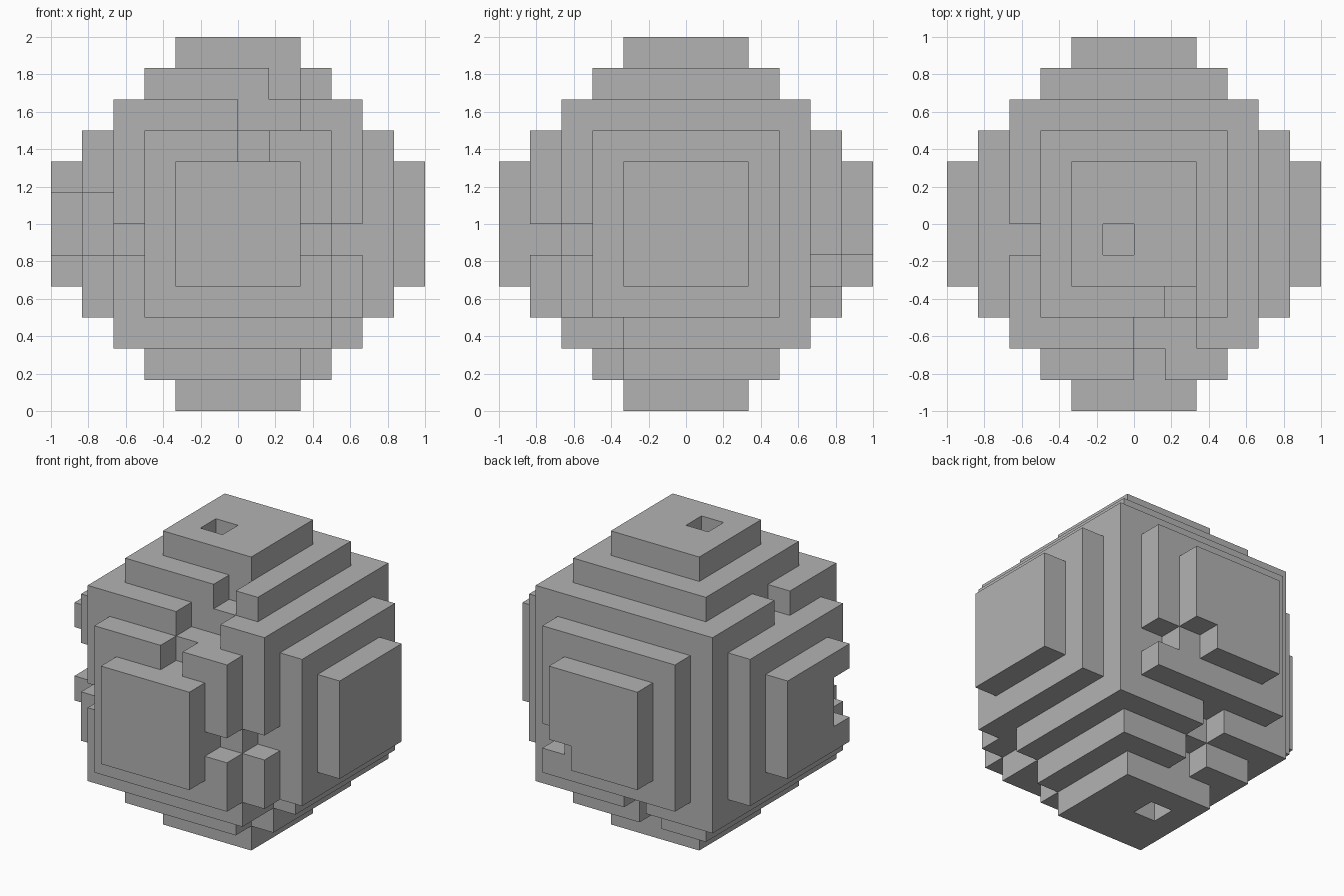
import bpy
import bmesh
from itertools import product
from mathutils import Vector

cube = bpy.data.objects.get("Cube")
if cube:
    bpy.data.objects.remove(cube, do_unlink=True)

UNIT = 1 / 6  # size of one building block


def box(x, y, z):
    """All block cells inside the given (start, end) ranges."""
    return set(product(range(*x), range(*y), range(*z)))


def face_slab(axis, sign, half, inner):
    """One-block-thick square slab lying on a side of the core."""
    ranges = [(-half, half)] * 3
    ranges[axis] = (inner, inner + 1) if sign > 0 else (-inner - 1, -inner)
    return box(*ranges)


# Core block with two shrinking slabs on each of its six sides
cells = box((-4, 4), (-4, 4), (-4, 4))
for axis in range(3):
    for sign in (-1, 1):
        cells |= face_slab(axis, sign, 3, 4)
        cells |= face_slab(axis, sign, 2, 5)

# Stepped notches across the edges, as x, y and z ranges
notches = [
    # front top edge
    ((1, 2), (-3, -2), (4, 5)),
    ((0, 2), (-4, -3), (3, 4)),
    ((0, 1), (-5, -4), (2, 3)),
    # front edge towards +x
    ((2, 3), (-5, -4), (-1, 0)),
    ((3, 4), (-4, -3), (-1, 0)),
    # front edge towards -x
    ((-4, -3), (-4, -3), (-1, 0)),
    ((-5, -4), (-3, -2), (-1, 1)),
    ((-6, -5), (-2, -1), (-1, 1)),
    # top edge towards -x
    ((-4, -3), (-1, 0), (3, 4)),
    # bottom front corner
    ((3, 4), (-4, -2), (-4, -3)),
    ((2, 3), (-3, -2), (-5, -4)),
    # back slabs
    ((1, 2), (5, 6), (-2, -1)),
    ((2, 3), (4, 5), (-2, -1)),
    # back bottom edge
    ((-1, 0), (3, 4), (-4, -3)),
    ((-1, 0), (2, 3), (-5, -4)),
    # square holes in the top and bottom slabs
    ((-1, 0), (-1, 0), (5, 6)),
    ((-1, 0), (0, 1), (-6, -5)),
]
for notch in notches:
    cells -= box(*notch)

# Skin the blocks: one quad wherever a block meets open space
bm = bmesh.new()
for cell in sorted(cells):
    centre = Vector(cell) + Vector((0.5, 0.5, 0.5))
    for axis in range(3):
        for sign in (-1, 1):
            step = Vector((0, 0, 0))
            step[axis] = sign
            if tuple(int(c + s) for c, s in zip(cell, step)) in cells:
                continue
            u = Vector((0, 0, 0))
            u[(axis + 1) % 3] = 0.5
            v = step.cross(u)
            mid = centre + step / 2
            corners = [mid - u - v, mid + u - v, mid + u + v, mid - u + v]
            bm.faces.new([bm.verts.new(p * UNIT + Vector((0, 0, 1)))
                          for p in corners])
bmesh.ops.remove_doubles(bm, verts=bm.verts, dist=0.001)

mesh = bpy.data.meshes.new("stepped_ball")
bm.to_mesh(mesh)
bm.free()
ball = bpy.data.objects.new("stepped_ball", mesh)
bpy.context.scene.collection.objects.link(ball)

# Plain grey finish
grey = bpy.data.materials.new("plain_grey")
colour = (0.45, 0.45, 0.45, 1)
grey.use_nodes = True
grey.diffuse_color = colour
shader = next(n for n in grey.node_tree.nodes if n.type == "BSDF_PRINCIPLED")
shader.inputs["Base Color"].default_value = colour
mesh.materials.append(grey)
